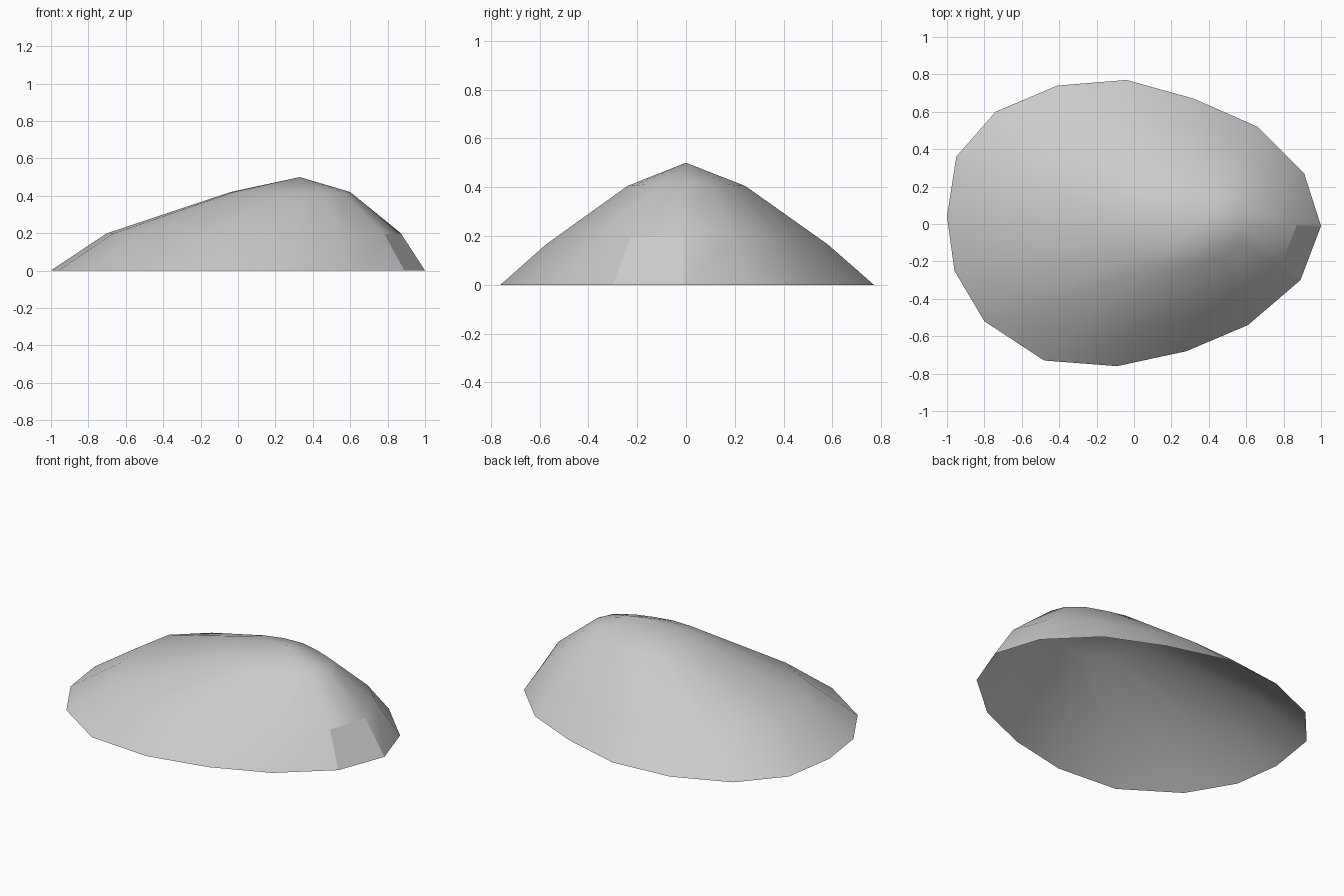
import bpy, bmesh

cube = bpy.data.objects.get("Cube")
if cube:
    bpy.data.objects.remove(cube, do_unlink=True)

# Shell colour
grey = bpy.data.materials.new("shell_grey")
grey.use_nodes = True
colour = (0.6, 0.6, 0.6, 1)
grey.diffuse_color = colour
grey.node_tree.nodes["Principled BSDF"].inputs["Base Color"].default_value = colour

# Uneven rim outline, counter-clockwise from the steep end
rim = [(1, -.01), (.91, .27), (.66, .52), (.32, .67), (-.04, .77), (-.41, .74),
       (-.74, .60), (-.95, .36), (-1, .04), (-.96, -.25), (-.80, -.52),
       (-.48, -.73), (-.09, -.76), (.28, -.68), (.61, -.54), (.89, -.30)]

# Growth rings: centre x, x scale, y scale, side height, extra height at the ends
rings = [(0, 1, 1, 0, 0), (.085, .785, .755, .165, .035), (.28, .32, .315, .405, .015)]

bm = bmesh.new()
loops = [[bm.verts.new((cx + sx * x, sy * y, z + rise * x * x)) for x, y in rim]
         for cx, sx, sy, z, rise in rings]
apex = bm.verts.new((.33, 0, .5))
count = len(rim)

# Open shell wall, with no underside
for lower, upper in zip(loops, loops[1:]):
    for i in range(count):
        j = (i + 1) % count
        bm.faces.new((lower[i], lower[j], upper[j], upper[i]))
for i in range(count):
    bm.faces.new((loops[-1][i], loops[-1][(i + 1) % count], apex))

for face in bm.faces:
    face.smooth = True

# Flat facet where the rim closes
bm.faces.ensure_lookup_table()
facet = bm.faces[count - 1]
facet.smooth = False
for edge in facet.edges:
    edge.smooth = False

mesh = bpy.data.meshes.new("shell")
bm.to_mesh(mesh)
bm.free()
mesh.materials.append(grey)
shell = bpy.data.objects.new("shell", mesh)
bpy.context.collection.objects.link(shell)
